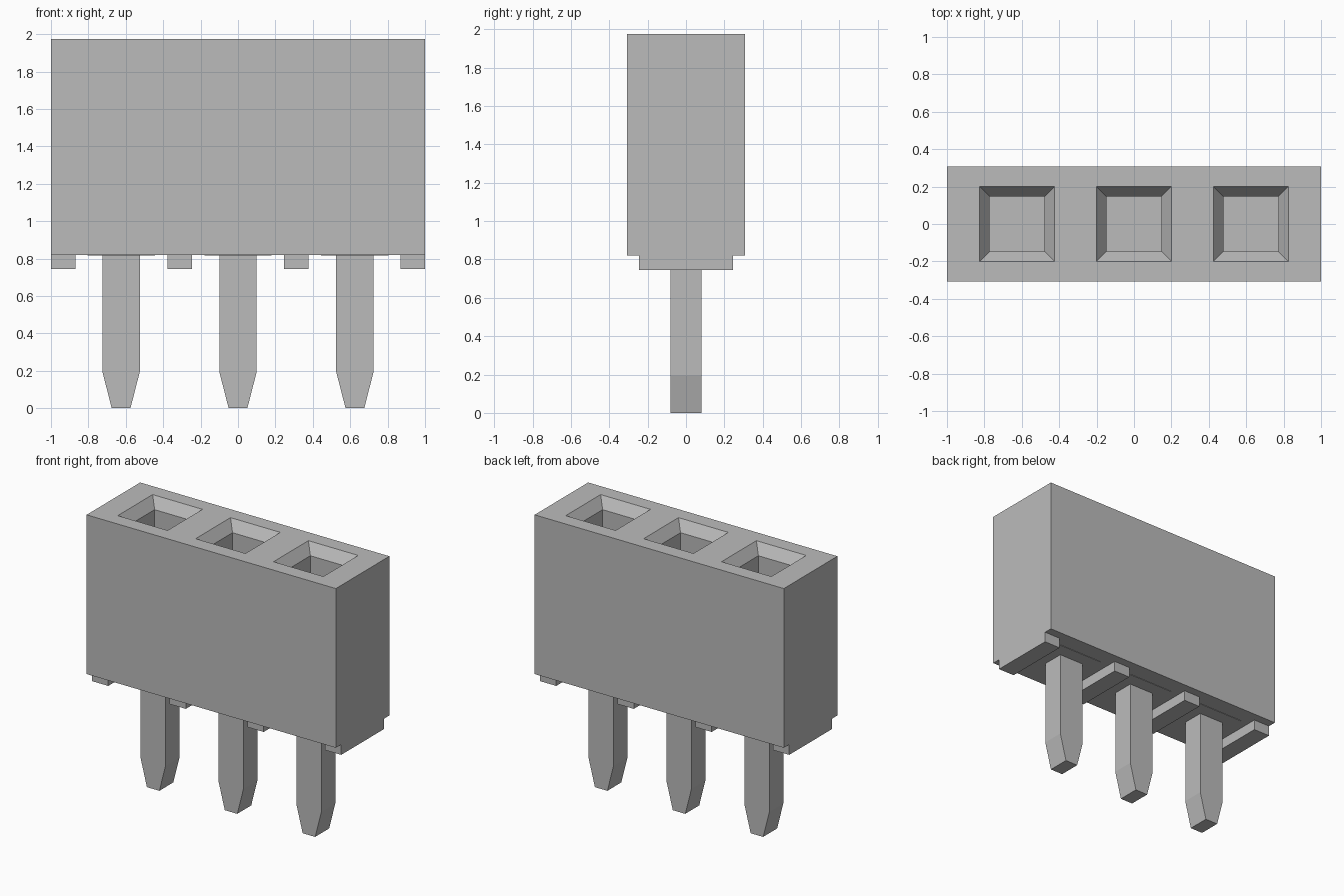
import bpy, bmesh
from mathutils import Vector

cube = bpy.data.objects.get("Cube")
if cube:
    bpy.data.objects.remove(cube)

grey = bpy.data.materials.new("plain grey")
grey.use_nodes = True
grey.diffuse_color = (0.5, 0.5, 0.5, 1)
grey.node_tree.nodes["Principled BSDF"].inputs["Base Color"].default_value = (0.5, 0.5, 0.5, 1)

PITCH = 0.625
HALF_Y = 0.307
BASE, TOP = 0.82, 1.975
PIN_X = [-PITCH, 0, PITCH]


def finish(bm, name):
    bmesh.ops.recalc_face_normals(bm, faces=bm.faces)
    mesh = bpy.data.meshes.new(name)
    bm.to_mesh(mesh)
    bm.free()
    mesh.materials.append(grey)
    obj = bpy.data.objects.new(name, mesh)
    bpy.context.collection.objects.link(obj)


def prism(name, profile, half_y):
    """Extrude an x-z outline evenly along y."""
    bm = bmesh.new()
    front = [bm.verts.new((x, -half_y, z)) for x, z in profile]
    back = [bm.verts.new((x, half_y, z)) for x, z in profile]
    bm.faces.new(front)
    bm.faces.new(back[::-1])
    for i in range(len(front)):
        j = (i + 1) % len(front)
        bm.faces.new((front[i], back[i], back[j], front[j]))
    finish(bm, name)


def box(name, x0, x1, z0, z1, half_y):
    prism(name, [(x0, z0), (x1, z0), (x1, z1), (x0, z1)], half_y)


# Housing: a gridded block with chamfered square sockets sunk from the top
def housing():
    xs = [-1] + [x + side for x in PIN_X for side in (-0.2, 0.2)] + [1]
    ys = [-HALF_Y, -0.2, 0.2, HALF_Y]
    bm = bmesh.new()
    grid = [[bm.verts.new((x, y, BASE)) for y in ys] for x in xs]
    for a, b in zip(grid, grid[1:]):
        for j in range(len(ys) - 1):
            bm.faces.new((a[j], b[j], b[j + 1], a[j + 1]))
    new = bmesh.ops.extrude_face_region(bm, geom=bm.faces[:], use_keep_orig=True)["geom"]
    verts = [g for g in new if isinstance(g, bmesh.types.BMVert)]
    bmesh.ops.translate(bm, verts=verts, vec=Vector((0, 0, TOP - BASE)))
    bmesh.ops.recalc_face_normals(bm, faces=bm.faces)

    def is_socket(face):
        c = face.calc_center_median()
        return (c.z > TOP - 0.01 and abs(c.y) < 0.05
                and any(abs(c.x - x) < 0.05 for x in PIN_X))

    sockets = [f for f in bm.faces if is_socket(f)]
    bmesh.ops.inset_individual(bm, faces=sockets, thickness=0.075, depth=-0.075)
    floors = bmesh.ops.extrude_discrete_faces(bm, faces=sockets)["faces"]
    for f in floors:
        for v in f.verts:
            v.co.z = BASE + 0.1
    finish(bm, "housing")


housing()

# Standoff feet under the housing
for i, (x0, x1) in enumerate([(-1, -0.87), (-0.378, -0.247), (0.247, 0.378), (0.87, 1)]):
    box(f"standoff_{i + 1}", x0, x1, 0.745, BASE, 0.245)

# Pins with tapered tips, each on a thin contact plate
for i, x in enumerate(PIN_X):
    half = [(0.05, 0), (0.1, 0.195), (0.1, BASE)]
    outline = [(x + w, z) for w, z in half] + [(x - w, z) for w, z in half[::-1]]
    prism(f"pin_{i + 1}", outline, 0.08)
    box(f"contact_plate_{i + 1}", x - 0.18, x + 0.18, BASE - 0.003, BASE, 0.18)
